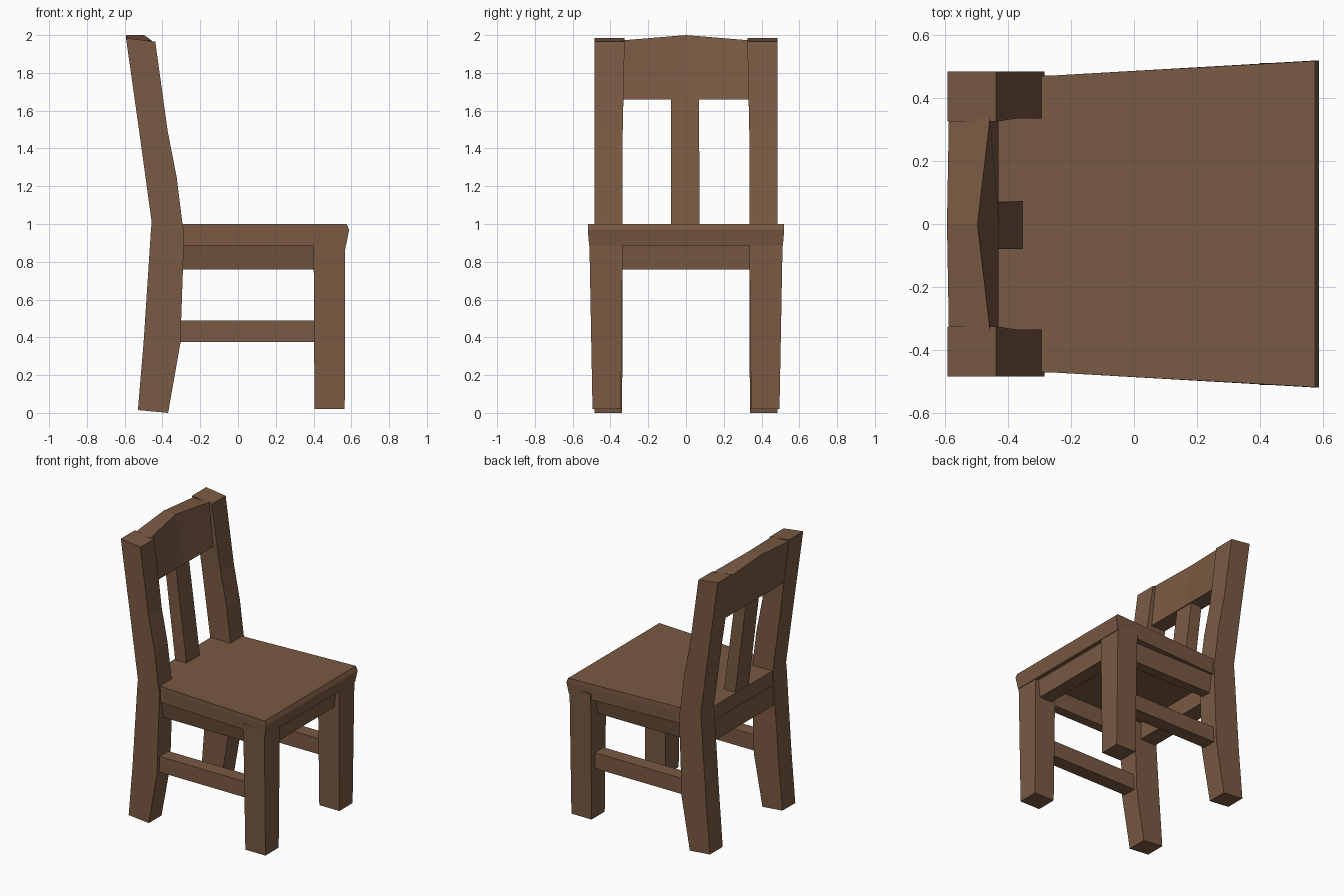
import bpy, bmesh

if "Cube" in bpy.data.objects:
    bpy.data.objects.remove(bpy.data.objects["Cube"])

wood = bpy.data.materials.new("brown wood")
wood.diffuse_color = (0.195, 0.102, 0.056, 1)
wood.use_nodes = True
wood.node_tree.nodes["Principled BSDF"].inputs["Base Color"].default_value = wood.diffuse_color


def loft(name, rings, mirror=False):
    """Solid skinned through rings of equal point count; optional copy across y."""
    bm = bmesh.new()
    vs = [[bm.verts.new(p) for p in r] for r in rings]
    n = len(rings[0])
    for a, b in zip(vs, vs[1:]):
        for i in range(n):
            j = (i + 1) % n
            bm.faces.new((a[i], a[j], b[j], b[i]))
    bm.faces.new(vs[0][::-1])
    bm.faces.new(vs[-1])
    bmesh.ops.recalc_face_normals(bm, faces=bm.faces)
    me = bpy.data.meshes.new(name)
    bm.to_mesh(me)
    bm.free()
    me.materials.append(wood)
    ob = bpy.data.objects.new(name, me)
    bpy.context.collection.objects.link(ob)
    if mirror:
        m = ob.modifiers.new("mirror", 'MIRROR')
        m.use_axis = (False, True, False)
        m.use_mirror_merge = False
    return ob


def rect(x0, x1, y0, y1, z, z1=None):
    """Horizontal rectangle; z1 is the height at the x1 side."""
    z1 = z if z1 is None else z1
    return [(x0, y0, z), (x1, y0, z1), (x1, y1, z1), (x0, y1, z)]


# back legs running up into the leaning back posts
loft("back_post", [
    rect(-0.53, -0.37, 0.34, 0.485, 0.015, 0.0),
    rect(-0.50, -0.305, 0.335, 0.485, 0.37),
    rect(-0.462, -0.285, 0.335, 0.485, 0.95),
    rect(-0.457, -0.295, 0.335, 0.485, 1.01),
    rect(-0.49, -0.325, 0.335, 0.485, 1.25),
    rect(-0.523, -0.372, 0.335, 0.485, 1.49),
    rect(-0.593, -0.438, 0.325, 0.485, 1.985, 1.965)], mirror=True)

# front legs
loft("front_leg", [
    rect(0.405, 0.565, 0.345, 0.495, 0.02),
    rect(0.40, 0.568, 0.335, 0.512, 0.93)], mirror=True)

# seat, wider at the front, narrowing between the posts at the back
def seat_ring(z, front, side):
    half = [(-0.452, 0.34), (-0.31, 0.34), (-0.31, 0.47), (-0.25, 0.472), (front, side)]
    return [(x, -y, z) for x, y in half] + [(x, y, z) for x, y in half[::-1]]

loft("seat", [seat_ring(0.885, 0.572, 0.513),
              seat_ring(0.97, 0.588, 0.52),
              seat_ring(1.0, 0.575, 0.518)])

# aprons under the seat
loft("side_apron", [rect(-0.32, 0.42, 0.36, 0.43, 0.76),
                    rect(-0.32, 0.42, 0.36, 0.46, 0.90)], mirror=True)
loft("front_apron", [rect(0.43, 0.53, -0.35, 0.35, 0.76),
                     rect(0.43, 0.545, -0.35, 0.35, 0.90)])
loft("back_apron", [rect(-0.465, -0.34, -0.35, 0.35, 0.76),
                    rect(-0.455, -0.34, -0.35, 0.35, 0.90)])

# side stretchers
loft("side_stretcher", [rect(-0.40, 0.42, 0.36, 0.46, 0.375),
                        rect(-0.40, 0.42, 0.36, 0.46, 0.488)], mirror=True)

# crest rail, its top rising to a low peak in the middle
loft("crest_rail", [
    [(-0.544, y, 1.66), (-0.43, y, 1.66), (xf, y, zt), (xb, y, zt)]
    for y, xf, xb, zt in [(-0.34, -0.457, -0.588, 1.972),
                          (0.0, -0.497, -0.594, 2.0),
                          (0.34, -0.457, -0.588, 1.972)]])

# centre slat
loft("back_slat", [rect(-0.44, -0.35, -0.08, 0.073, 0.97),
                   rect(-0.53, -0.442, -0.08, 0.068, 1.70)])
